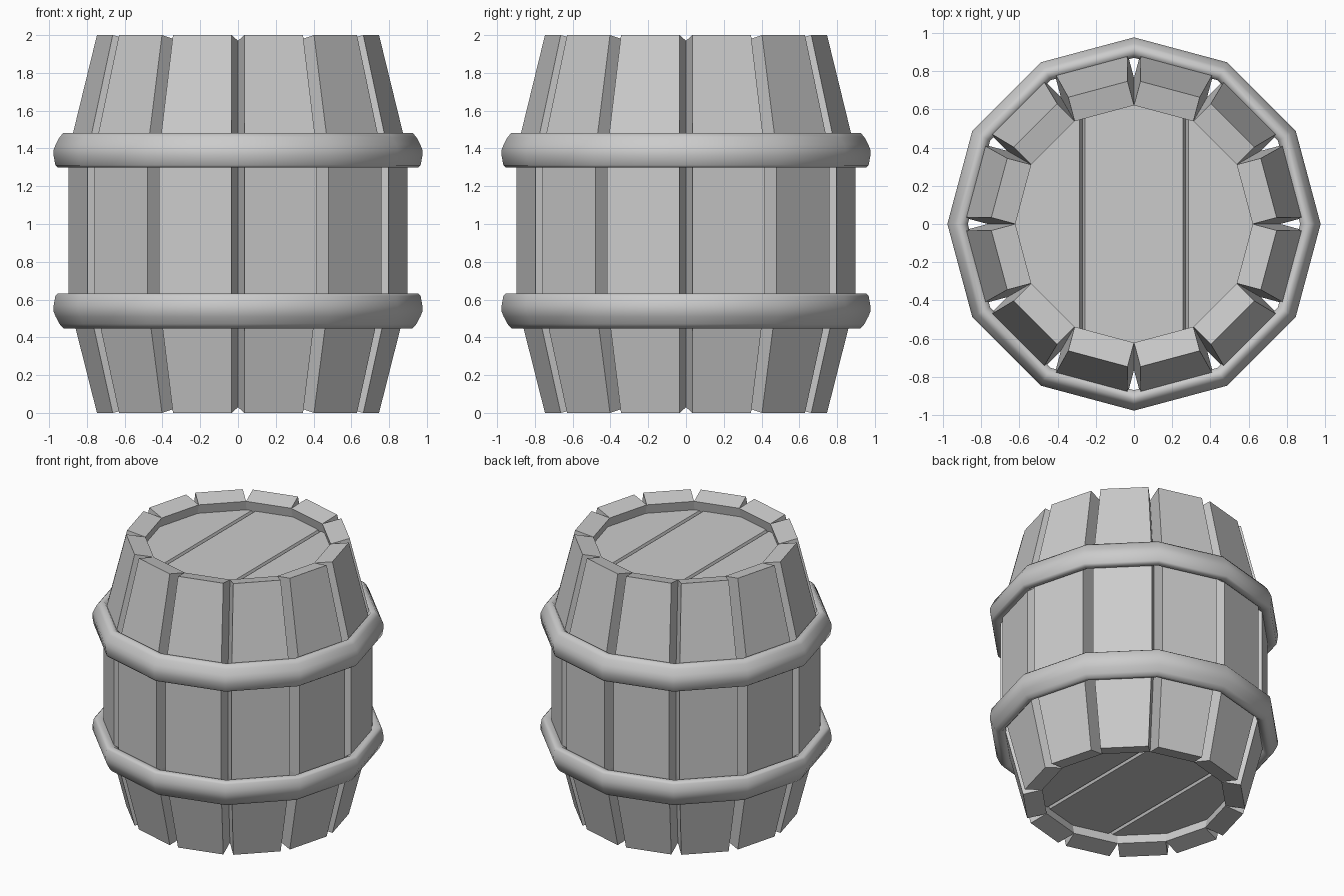
import bpy, bmesh
from math import sin, cos, tan, pi

if "Cube" in bpy.data.objects:
    bpy.data.objects.remove(bpy.data.objects["Cube"])

N = 12
STEP = 2 * pi / N


def finish(name, bm):
    bmesh.ops.recalc_face_normals(bm, faces=bm.faces[:])
    mesh = bpy.data.meshes.new(name)
    bm.to_mesh(mesh)
    bm.free()
    obj = bpy.data.objects.new(name, mesh)
    bpy.context.collection.objects.link(obj)
    return obj


def stave(i):
    # bent plank: (outer radius, outer z, inner radius, inner z) per section
    sections = [(.73, 0, .60, .03), (.877, .60, .739, .615),
                (.877, 1.38, .739, 1.365), (.73, 2, .60, 1.97)]
    a = (i + .5) * STEP
    bm = bmesh.new()
    rings = []
    for ro, zo, ri, zi in sections:
        w = ri * tan(STEP / 2)   # inner edges meet, plank keeps that width
        ring = [bm.verts.new((r * cos(a) - s * sin(a), r * sin(a) + s * cos(a), z))
                for r, s, z in ((ro, -w, zo), (ro, w, zo), (ri, w, zi), (ri, -w, zi))]
        rings.append(ring)
    for lo, hi in zip(rings, rings[1:]):
        for k in range(4):
            j = (k + 1) % 4
            bm.faces.new((lo[k], lo[j], hi[j], hi[k]))
    bm.faces.new(rings[0])
    bm.faces.new(rings[-1])
    finish(f"stave_{i + 1}", bm)


def hoop(name, z0, flip):
    # rounded band section, swept round the twelve corners
    section = [(.87, .06), (.895, .088), (.925, .091), (.945, .068), (.965, .03),
               (.977, 0), (.976, -.03), (.967, -.08), (.955, -.092), (.92, -.092), (.87, -.06)]
    bm = bmesh.new()
    rings = [[bm.verts.new((r * cos(i * STEP), r * sin(i * STEP), z0 + flip * z))
              for r, z in section] for i in range(N)]
    n = len(section)
    for i in range(N):
        a, b = rings[i], rings[(i + 1) % N]
        for k in range(n):
            j = (k + 1) % n
            bm.faces.new((a[k], a[j], b[j], b[k]))
    obj = finish(name, bm)
    for p in obj.data.polygons:
        p.use_smooth = True


def lid(name, z, inward):
    # twelve-sided head with two V grooves between its boards
    bm = bmesh.new()
    r = .645
    bm.faces.new([bm.verts.new((r * cos(i * STEP), r * sin(i * STEP), z)) for i in range(N)])
    for groove in (-.27, .27):
        for off in (-.014, 0, .014):
            bmesh.ops.bisect_plane(bm, geom=bm.verts[:] + bm.edges[:] + bm.faces[:],
                                   plane_co=(groove + off, 0, 0), plane_no=(1, 0, 0))
    for v in bm.verts:
        if abs(abs(v.co.x) - .27) < .001:
            v.co.z += inward * .03
    obj = finish(name, bm)
    if obj.data.polygons[0].normal.z * inward > 0:
        obj.data.flip_normals()


for i in range(N):
    stave(i)
hoop("upper_hoop", 1.391, 1)
hoop("lower_hoop", .539, -1)
lid("top_lid", 1.9, -1)
lid("bottom_lid", .1, 1)
